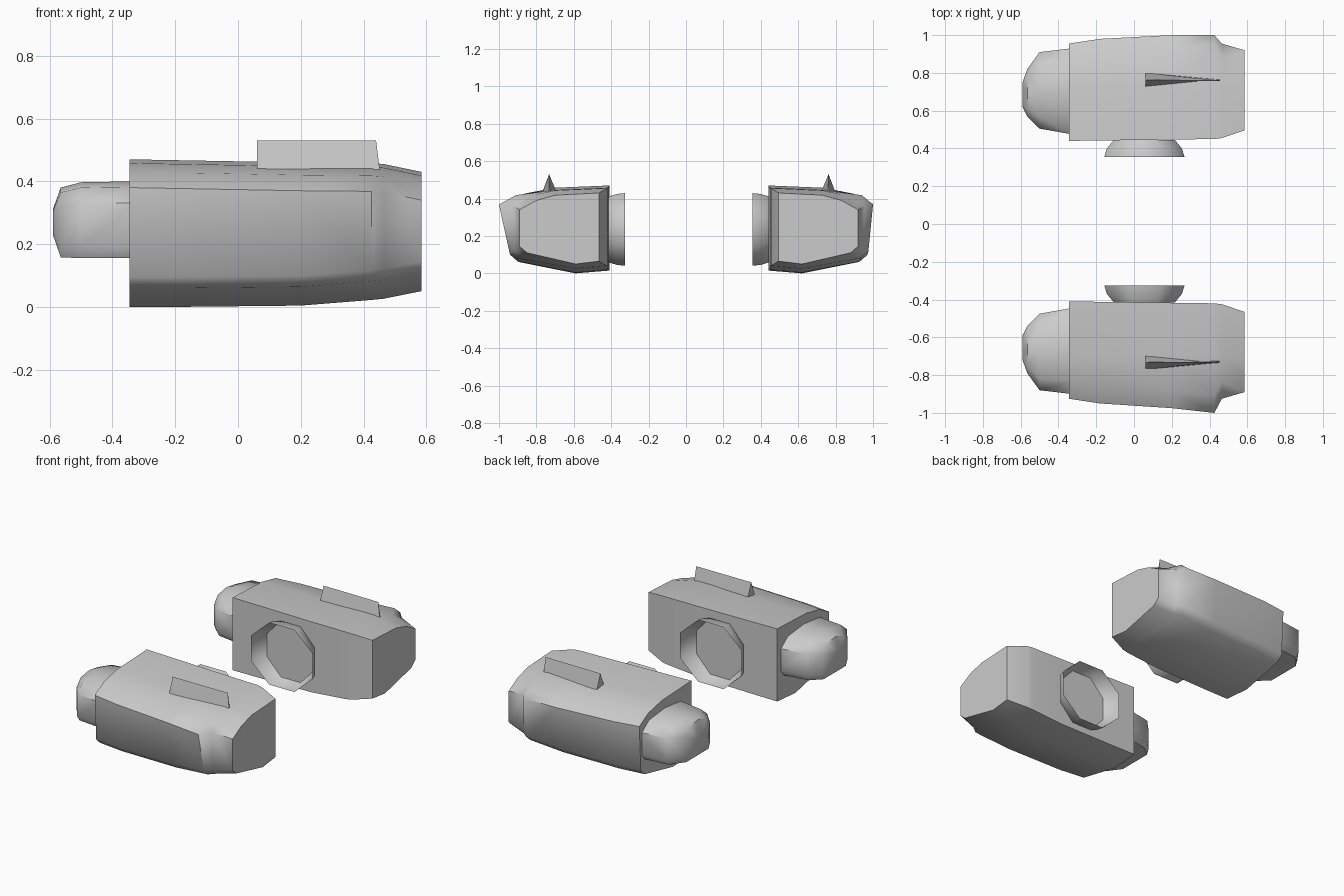
import bpy
import bmesh
import math

cube = bpy.data.objects.get("Cube")
if cube:
    bpy.data.objects.remove(cube, do_unlink=True)

grey = bpy.data.materials.new("light_grey")
grey.use_nodes = True
colour = (0.6, 0.6, 0.6, 1)
grey.diffuse_color = colour
grey.node_tree.nodes["Principled BSDF"].inputs["Base Color"].default_value = colour


def loft(name, rings, place, caps=True, angle=50):
    """Skin a row of equal-sized rings of (x, outward, z) points."""
    bm = bmesh.new()
    rows = [[bm.verts.new(place(p)) for p in ring] for ring in rings]
    n = len(rows[0])
    for a, b in zip(rows, rows[1:]):
        for i in range(n):
            j = (i + 1) % n
            bm.faces.new((a[i], a[j], b[j], b[i]))
    if caps:
        bm.faces.new(rows[0])
        bm.faces.new(rows[-1])
    bmesh.ops.recalc_face_normals(bm, faces=bm.faces)
    mesh = bpy.data.meshes.new(name)
    bm.to_mesh(mesh)
    bm.free()
    mesh.materials.append(grey)
    obj = bpy.data.objects.new(name, mesh)
    bpy.context.collection.objects.link(obj)
    bpy.ops.object.select_all(action='DESELECT')
    obj.select_set(True)
    bpy.context.view_layer.objects.active = obj
    bpy.ops.object.shade_smooth_by_angle(angle=math.radians(angle))
    return obj


def shell_ring(x, inner, top_out, low_out, top, low):
    """Rounded box section, with a keel under its middle."""
    return [(x, inner, top), (x, 0.7, top - 0.012), (x, top_out - 0.09, top - 0.04),
            (x, top_out, top - 0.09), (x, low_out, low + 0.095),
            (x, low_out - 0.04, low + 0.06), (x, 0.59, low), (x, inner, low + 0.015)]


def cap_ring(x, inner, outer, low, top):
    """Flat-bottomed section with a rounded top."""
    w, h = outer - inner, top - low
    return [(x, inner + w * u, low + h * v) for u, v in
            ((0.06, 0), (0, 0.15), (0, 0.72), (0.15, 0.93), (0.5, 1),
             (0.85, 0.93), (1, 0.72), (1, 0.15), (0.94, 0))]


def cuff_ring(out, rx, rz):
    """Octagon facing the other pod."""
    return [(0.055 + rx * math.cos(math.tau * (i + 0.5) / 8), out,
             0.235 + rz * math.sin(math.tau * (i + 0.5) / 8)) for i in range(8)]


def build_pod(label, side, shift):
    def place(p):
        return (p[0], side * min(p[1] + shift, 1.0), p[2])

    # Main housing
    loft(label + "_housing", [
        shell_ring(-0.345, 0.41, 0.925, 0.91, 0.47, 0.0),
        shell_ring(-0.18, 0.412, 0.95, 0.93, 0.467, 0.0),
        shell_ring(0.2, 0.417, 0.975, 0.94, 0.46, 0.004),
        shell_ring(0.425, 0.42, 1.0, 0.945, 0.458, 0.022),
        shell_ring(0.465, 0.425, 0.925, 0.915, 0.455, 0.026),
        shell_ring(0.585, 0.465, 0.89, 0.89, 0.43, 0.05)], place)

    # Rounded end cap
    loft(label + "_end_cap", [
        cap_ring(-0.33, 0.445, 0.9, 0.155, 0.4),
        cap_ring(-0.5, 0.475, 0.88, 0.155, 0.397),
        cap_ring(-0.565, 0.54, 0.79, 0.158, 0.38),
        cap_ring(-0.59, 0.59, 0.72, 0.23, 0.31)], place)

    # Flared open cuff
    loft(label + "_cuff", [cuff_ring(0.415, 0.175, 0.19),
                           cuff_ring(0.37, 0.215, 0.205),
                           cuff_ring(0.325, 0.23, 0.21)], place, caps=False)

    # Tapering top fin
    loft(label + "_fin", [
        [(0.06, 0.69, 0.43), (0.06, 0.77, 0.43), (0.06, 0.732, 0.53)],
        [(0.455, 0.725, 0.41), (0.455, 0.735, 0.41), (0.44, 0.73, 0.53)]],
        place, angle=20)


build_pod("front", -1, 0.0)
build_pod("back", 1, 0.03)
